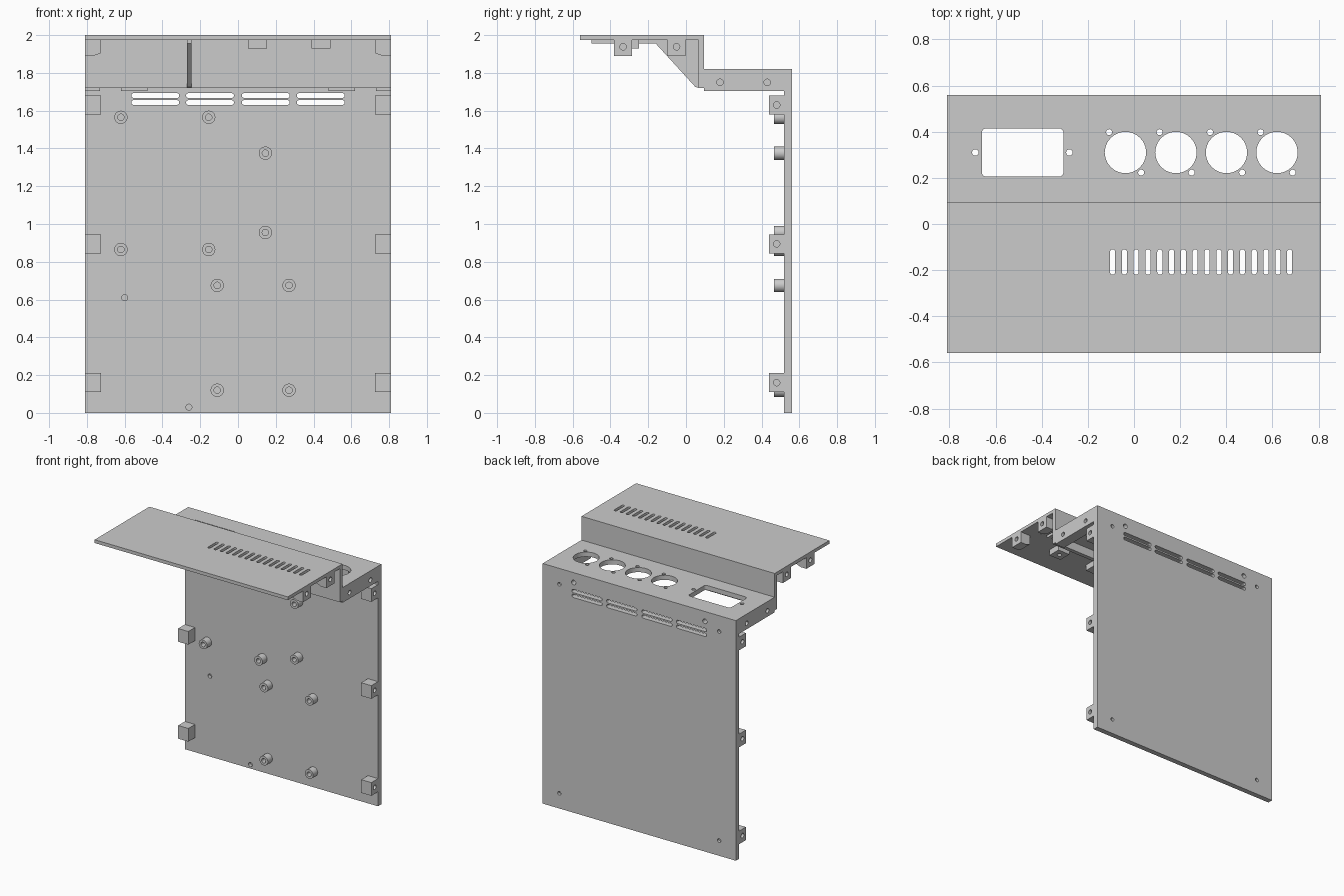
import bpy, bmesh, math

if "Cube" in bpy.data.objects:
    bpy.data.objects.remove(bpy.data.objects["Cube"])


def rounded(cx, cy, hw, hh, r, n=8):
    """Rounded rectangle outline; r equal to hw and hh gives a circle."""
    pts = []
    for k, (sx, sy) in enumerate(((1, 1), (-1, 1), (-1, -1), (1, -1))):
        for i in range(n + 1):
            a = math.pi / 2 * (k + i / n)
            p = (cx + sx * (hw - r) + r * math.cos(a),
                 cy + sy * (hh - r) + r * math.sin(a))
            if not pts or math.dist(p, pts[-1]) > 1e-5:
                pts.append(p)
    if math.dist(pts[0], pts[-1]) < 1e-5:
        pts.pop()
    return pts


def circle(cx, cy, r):
    return rounded(cx, cy, r, r, r, 6)


def rect(x0, y0, x1, y1):
    return [(x0, y0), (x1, y0), (x1, y1), (x0, y1)]


def build(name, solids):
    """Each solid is (outline, axis, start, end), extruded along the axis."""
    place = {'x': lambda u, v, t: (t, u, v),
             'y': lambda u, v, t: (u, t, v),
             'z': lambda u, v, t: (u, v, t)}
    bm = bmesh.new()
    for pts, axis, a, b in solids:
        lo = [bm.verts.new(place[axis](u, v, a)) for u, v in pts]
        hi = [bm.verts.new(place[axis](u, v, b)) for u, v in pts]
        bm.faces.new(lo)
        bm.faces.new(hi)
        for i in range(len(pts)):
            j = (i + 1) % len(pts)
            bm.faces.new((lo[i], lo[j], hi[j], hi[i]))
    bmesh.ops.recalc_face_normals(bm, faces=bm.faces)
    mesh = bpy.data.meshes.new(name)
    bm.to_mesh(mesh)
    bm.free()
    obj = bpy.data.objects.new(name, mesh)
    bpy.context.collection.objects.link(obj)
    return obj


def activate(obj):
    bpy.ops.object.select_all(action='DESELECT')
    obj.select_set(True)
    bpy.context.view_layer.objects.active = obj


def cut(obj, solids):
    cutter = build("cutter", solids)
    cutter.hide_render = True
    activate(obj)
    mod = obj.modifiers.new("cut", 'BOOLEAN')
    mod.operation = 'DIFFERENCE'
    mod.solver = 'EXACT'
    mod.object = cutter
    bpy.ops.object.modifier_apply(modifier=mod.name)
    bpy.data.objects.remove(cutter)


def smooth(obj):
    activate(obj)
    bpy.ops.object.shade_smooth_by_angle(angle=math.radians(30))


W = 0.81

# Stepped sheet body: top plate, step wall, connector shelf, back panel
profile = [(-0.56, 2), (0.095, 2), (0.095, 1.82), (0.56, 1.82), (0.56, 0), (0.52, 0),
           (0.52, 1.785), (0.095, 1.785), (0.095, 1.72), (0.065, 1.72),
           (0.065, 1.975), (-0.56, 1.975)]
body = build("enclosure_body", [(profile, 'x', -W, W)])

holes = []
# Top plate cooling slots
for i in range(16):
    holes.append((rounded(-0.093 + i * 0.0512, -0.165, 0.011, 0.055, 0.011), 'z', 1.9, 2.1))
# Round connector openings with two screw holes each
for i in range(4):
    x = -0.037 + i * 0.219
    holes.append((circle(x, 0.31, 0.09), 'z', 1.74, 1.9))
    holes.append((circle(x - 0.071, 0.398, 0.013), 'z', 1.74, 1.9))
    holes.append((circle(x + 0.068, 0.223, 0.013), 'z', 1.74, 1.9))
# Power socket opening and its screw holes
holes.append((rounded(-0.483, 0.31, 0.177, 0.105, 0.02), 'z', 1.74, 1.9))
for x in (-0.688, -0.28):
    holes.append((circle(x, 0.31, 0.014), 'z', 1.74, 1.9))
# Back panel vents
for z in (1.68, 1.643):
    for x in (-0.438, -0.148, 0.147, 0.438):
        holes.append((rounded(x, z, 0.127, 0.0125, 0.0124), 'y', 0.4, 0.7))
# Shallow holes in the outer and inner panel faces, plus fixing screws
for s in (-1, 1):
    holes.append((circle(s * 0.55, 1.745, 0.018), 'y', 0.45, 0.6))
    for z in (0.115, 1.70):
        holes.append((circle(s * 0.67, z, 0.014), 'y', 0.54, 0.6))
for x, z in ((-0.6, 0.61), (-0.26, 0.03)):
    holes.append((circle(x, z, 0.016), 'y', 0.48, 0.545))
cut(body, holes)
smooth(body)

# Stiffening rib and gusset under the top plate
rib = [(-0.5, 1.975), (-0.5, 1.955), (-0.16, 1.955), (0.05, 1.725), (0.065, 1.722), (0.065, 1.975)]
build("gusset_rib", [(rib, 'x', -0.27, -0.245)])

# Screw standoffs on the inner face of the back panel
spots = [(-0.62, 1.565), (-0.155, 1.565), (0.145, 1.375), (0.145, 0.955), (-0.62, 0.865),
         (-0.155, 0.865), (-0.11, 0.675), (0.27, 0.675), (-0.11, 0.12), (0.27, 0.12)]
for i, (x, z) in enumerate(spots):
    post = build(f"standoff_{i + 1}", [(circle(x, z, 0.035), 'y', 0.465, 0.52)])
    cut(post, [(circle(x, z, 0.017), 'y', 0.4, 0.515)])
    smooth(post)

for side, s in (("left", -1), ("right", 1)):
    def side_holes(obj, places):
        cut(obj, [(circle(y, z, 0.017), 'x', s * 0.75, s * 0.9) for y, z in places])
        smooth(obj)

    # Cover fixing blocks along the back panel edge
    for i, z in enumerate((0.16, 0.895, 1.63)):
        block = build(f"panel_block_{side}_{i + 1}",
                      [(rect(0.44, z - 0.05, 0.52, z + 0.05), 'x', s * 0.725, s * W)])
        side_holes(block, [(0.48, z)])

    # Cover fixing blocks under the top plate
    for i, y in enumerate((-0.333, -0.05)):
        outline = [(s * W, 1.975), (s * 0.725, 1.975), (s * 0.725, 1.905),
                   (s * 0.765, 1.89), (s * W, 1.89)]
        block = build(f"top_block_{side}_{i + 1}", [(outline, 'y', y - 0.048, y + 0.048)])
        side_holes(block, [(y, 1.938)])

    # Side bar below the connector shelf
    bar = build(f"shelf_bar_{side}", [(rect(0.095, 1.705, 0.52, 1.785), 'x', s * 0.73, s * W)])
    side_holes(bar, [(0.18, 1.75), (0.43, 1.75)])

    # Block joining shelf and back panel
    joint = build(f"shelf_joint_{side}",
                  [(rect(s * 0.55 - 0.07, 1.705, s * 0.55 + 0.07, 1.785), 'y', 0.44, 0.52)])
    cut(joint, [(circle(s * 0.55, 1.745, 0.018), 'y', 0.47, 0.6)])
    smooth(joint)

# Small screw blocks hanging from the top plate
for i, x in enumerate((0.103, 0.44)):
    block = build(f"hanging_block_{i + 1}", [(rect(x - 0.05, -0.35, x + 0.05, -0.25), 'z', 1.93, 1.975)])
    cut(block, [(circle(x, -0.3, 0.016), 'z', 1.9, 1.965)])
    smooth(block)
